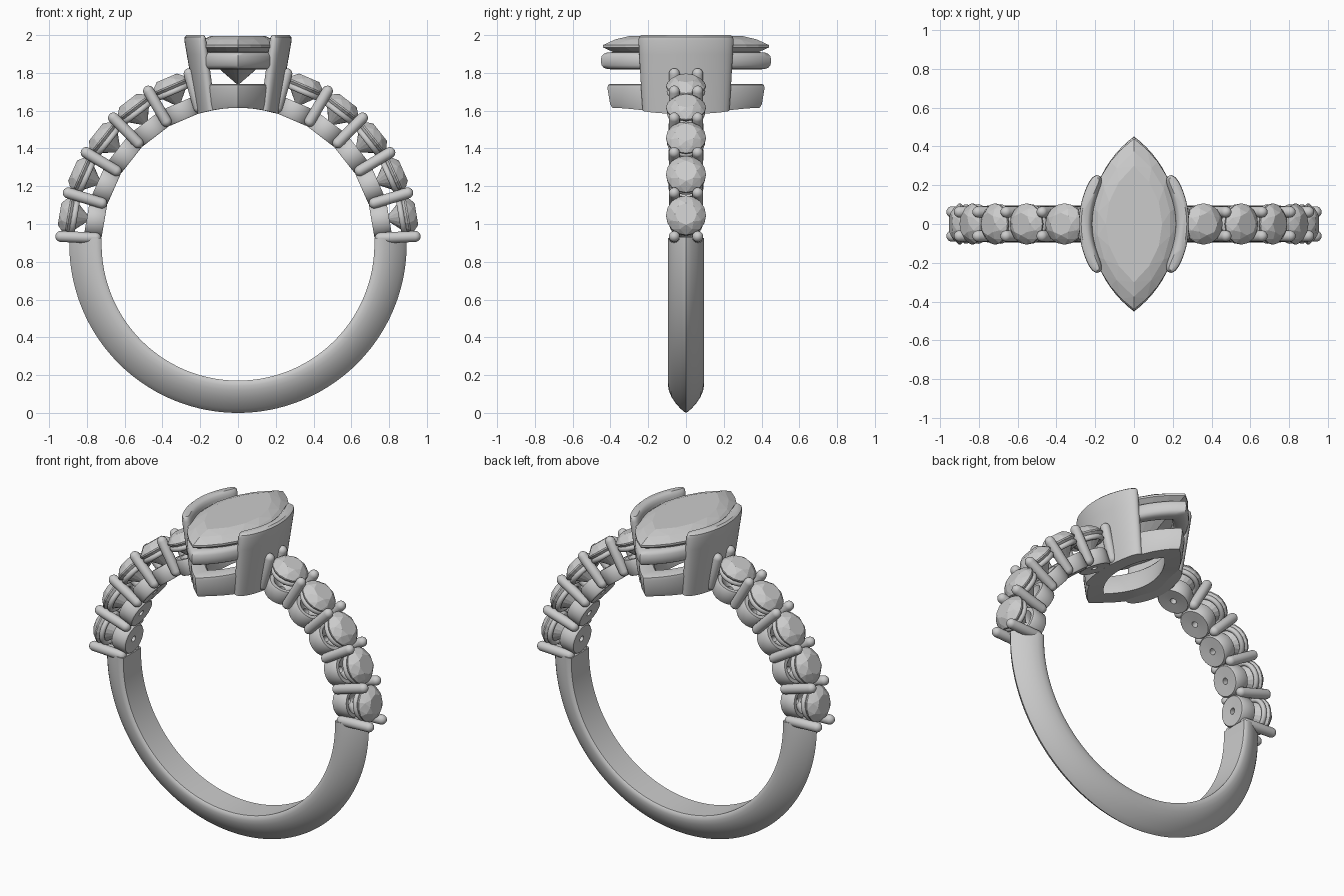
import bpy, bmesh
from math import sin, cos, pi, sqrt, radians, atan2
from mathutils import Matrix, Vector

if "Cube" in bpy.data.objects:
    bpy.data.objects.remove(bpy.data.objects["Cube"])

CZ, RI, RO = 0.893, 0.722, 0.893      # ring centre height, inner and outer radius


def finish(name, bm, mat=None, smooth=True):
    bmesh.ops.recalc_face_normals(bm, faces=bm.faces)
    me = bpy.data.meshes.new(name)
    bm.to_mesh(me)
    bm.free()
    ob = bpy.data.objects.new(name, me)
    bpy.context.collection.objects.link(ob)
    if mat:
        ob.matrix_world = mat
    if smooth:
        bpy.ops.object.select_all(action='DESELECT')
        bpy.context.view_layer.objects.active = ob
        ob.select_set(True)
        bpy.ops.object.shade_smooth_by_angle(angle=radians(40))
    return ob


def loft(name, loops, closed=False, mat=None):
    """Skin a list of equal-length closed loops; cap the ends unless closed."""
    bm = bmesh.new()
    rings = [[bm.verts.new(p) for p in lp] for lp in loops]
    n = len(rings[0])
    pairs = list(zip(rings, rings[1:])) + ([(rings[-1], rings[0])] if closed else [])
    for a, b in pairs:
        for i in range(n):
            j = (i + 1) % n
            bm.faces.new((a[i], a[j], b[j], b[i]))
    if not closed:
        bm.faces.new(rings[0])
        bm.faces.new(rings[-1])
    return finish(name, bm, mat)


def hull(name, pts, mat=None):
    """Faceted gem as the convex hull of its corner points."""
    bm = bmesh.new()
    for p in pts:
        bm.verts.new(p)
    bmesh.ops.convex_hull(bm, input=bm.verts)
    bmesh.ops.dissolve_limit(bm, angle_limit=0.01, verts=bm.verts, edges=bm.edges)
    return finish(name, bm, mat, smooth=False)


def circle(r, z, n, turn=0.0):
    return [(r * cos(2 * pi * (i + turn) / n), r * sin(2 * pi * (i + turn) / n), z) for i in range(n)]


def marquise(L, W, z, n):
    """Pointed oval made from two arcs, half length L on y, half width W on x."""
    R = (L * L + W * W) / (2 * W)
    a = atan2(L, R - W)
    right = [(R * cos(t) - (R - W), R * sin(t), z) for t in (-a + 2 * a * i / n for i in range(n))]
    return right + [(-x, -y, z) for x, y, z in right]


def finger_z(x):
    return CZ + sqrt(RI * RI - x * x)


def radial(deg, side, y=0.0):
    """Frame with local z pointing outwards from the ring centre."""
    phi = side * radians(90 - deg)
    return Matrix.Translation((0, y, CZ)) @ Matrix.Rotation(phi, 4, 'Y')


# Shank: knife-edged section swept round the lower half
half = [(RI, 0.086), (0.73, 0.093), (0.75, 0.095), (0.775, 0.091), (0.81, 0.076),
        (0.84, 0.056), (0.87, 0.030), (0.886, 0.011)]
section = half + [(RO, 0)] + [(r, -y) for r, y in reversed(half)]
a0, a1, N = radians(-182.5), radians(2.5), 96
loft("shank", [[(r * cos(t), y, CZ + r * sin(t)) for r, y in section]
               for t in (a0 + (a1 - a0) * i / N for i in range(N + 1))])

# Shoulders: stones, seats, collars and prong bars
STEP, FIRST = 14.3, 2.5
rb, lo, hi = 0.029, 0.725, 0.968
capsule = [(rb * sin(t), lo + rb - rb * cos(t)) for t in (0.15, 0.5, 0.9, 1.25, pi / 2)]
capsule += [(r, lo + hi - z) for r, z in reversed(capsule)]
for side, tag in ((1, "right"), (-1, "left")):
    for k in range(5):
        m = radial(FIRST + STEP * (k + 0.5), side)
        seat = [(0.018, 0.722), (0.086, 0.718), (0.092, 0.726), (0.092, 0.80), (0.086, 0.812),
                (0.065, 0.812), (0.018, 0.765)]
        loft(f"{tag}_seat_{k}", [circle(r, z, 32) for r, z in seat], True, m)
        collar = [(0.088 + 0.014 * cos(t), 0.878 + 0.016 * sin(t)) for t in (2 * pi * i / 10 for i in range(10))]
        loft(f"{tag}_collar_{k}", [circle(r, z, 32) for r, z in collar], True, m)
        hull(f"{tag}_stone_{k}",
             circle(0.058, 0.958, 8) + circle(0.085, 0.940, 8, 0.5) + circle(0.106, 0.914, 16)
             + circle(0.106, 0.906, 16) + circle(0.05, 0.846, 8, 0.5) + [(0, 0, 0.79)], m)
    for k in range(6):
        for y, row in ((-0.062, "front"), (0.062, "back")):
            loft(f"{tag}_{row}_prong_{k}", [circle(r, z, 16) for r, z in capsule], False,
                 radial(FIRST + STEP * k, side, y))

# Centre stone: marquise cut
hull("centre_stone",
     marquise(0.30, 0.145, 1.995, 6) + marquise(0.375, 0.19, 1.977, 7) + marquise(0.44, 0.228, 1.947, 12)
     + marquise(0.44, 0.228, 1.935, 12) + marquise(0.20, 0.115, 1.835, 6) + [(0, 0, 1.735)])

# Upper gallery rail: rounded marquise ring under the stone
rail = []
for i in range(16):
    t = 2 * pi * i / 16
    c, s = [abs(v) ** 0.7 * (1 if v > 0 else -1) for v in (cos(t), sin(t))]
    rail.append(marquise(0.385 + 0.066 * c, 0.19 + 0.036 * c, 1.864 + 0.046 * s, 24))
loft("upper_gallery", rail, True)

# Lower gallery rail: tapered marquise ring, its underside follows the finger
low = [marquise(L, W, z, 24) for L, W, z in
       ((0.26, 0.11, 0), (0.39, 0.188, 0), (0.402, 0.196, 1.635), (0.416, 0.206, 1.72),
        (0.412, 0.202, 1.737), (0.40, 0.195, 1.742), (0.30, 0.14, 1.742), (0.285, 0.13, 1.73))]
for i in (0, 1):
    low[i] = [(x, y, finger_z(x)) for x, y, _ in low[i]]
loft("lower_gallery", low, True)

# Side walls: curved plates clasping the stone, flaring upwards
M = 28
for side, tag in ((1, "right"), (-1, "left")):
    loops = []
    for f, thick in ((0, 0.030), (0.25, 0.031), (0.5, 0.031), (0.75, 0.031), (0.93, 0.031), (0.975, 0.027), (1, 0.014)):
        z = 1.59 + 0.41 * f
        yh = 0.228 + 0.022 * f - (0.031 - thick) * 0.8
        xm, drop = 0.185 + 0.071 * f, 0.052 + 0.020 * f
        outer, inner = [], []
        for i in range(M + 1):
            s = sin(-pi / 2 + pi * i / M)
            t = thick * sqrt(max(0, 1 - abs(s) ** 10)) + 0.002
            mid = Vector((xm - drop * s * s, yh * s))
            nrm = Vector((yh, 2 * drop * s)).normalized()
            outer.append(mid + nrm * t)
            inner.append(mid - nrm * t)
        loops.append([(side * p.x, p.y, finger_z(p.x) if f == 0 else z) for p in outer + inner[::-1]])
    loft(f"{tag}_side_wall", loops)
